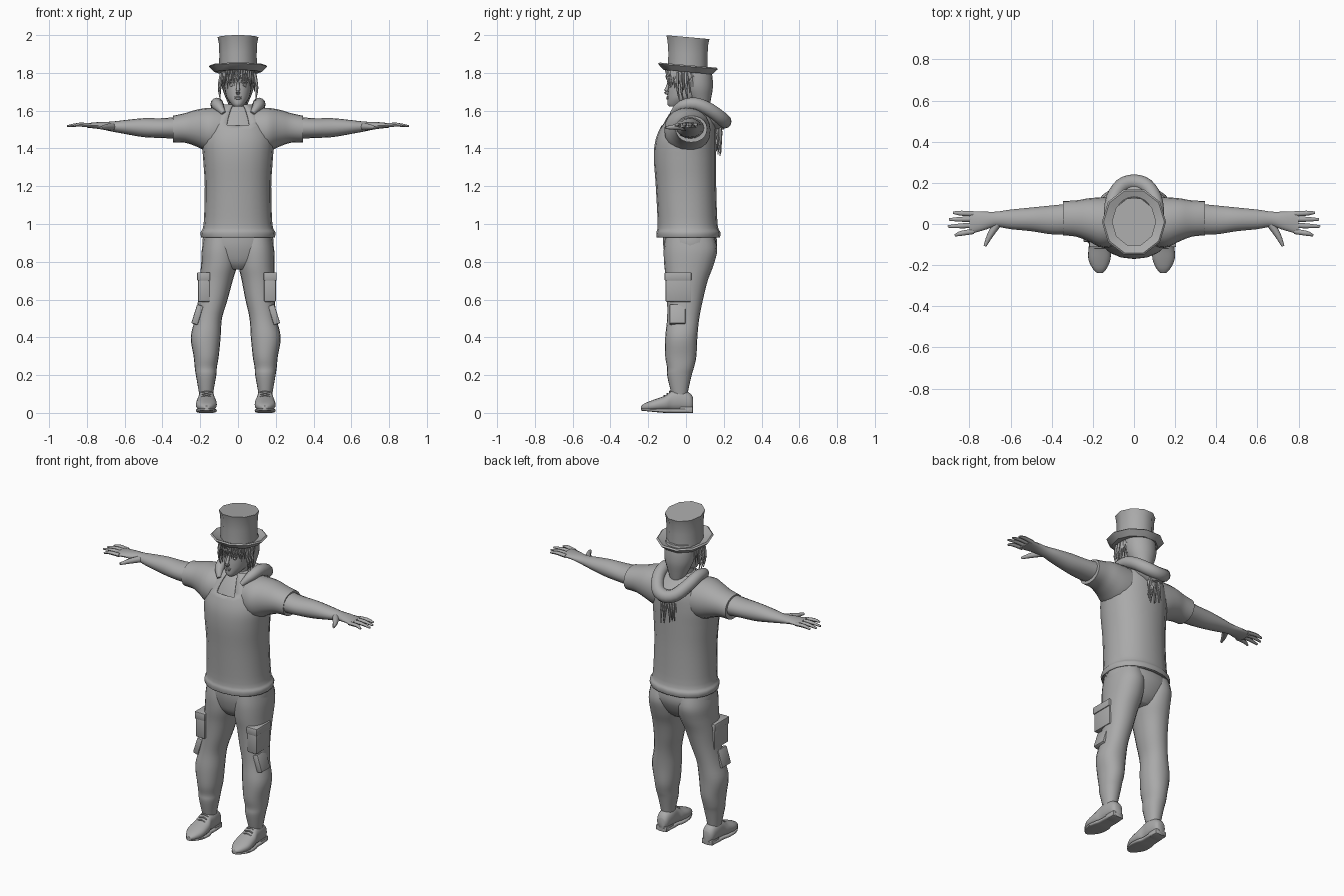
import bpy, bmesh, math, random
from mathutils import Vector, Matrix

random.seed(4)
if "Cube" in bpy.data.objects:
    bpy.data.objects.remove(bpy.data.objects["Cube"], do_unlink=True)

GREY = (0.4, 0.4, 0.4, 1)
grey = bpy.data.materials.new("plain grey")
grey.use_nodes = True
grey.diffuse_color = GREY
grey.node_tree.nodes["Principled BSDF"].inputs["Base Color"].default_value = GREY


def finish(name, bm, angle=50):
    bmesh.ops.recalc_face_normals(bm, faces=bm.faces)
    mesh = bpy.data.meshes.new(name)
    bm.to_mesh(mesh)
    bm.free()
    mesh.materials.append(grey)
    ob = bpy.data.objects.new(name, mesh)
    bpy.context.collection.objects.link(ob)
    bpy.ops.object.select_all(action='DESELECT')
    ob.select_set(True)
    bpy.context.view_layer.objects.active = ob
    bpy.ops.object.shade_smooth_by_angle(angle=math.radians(angle))
    return ob


def catmull(rows, steps):
    """Smooth a list of sections; a single step leaves it as it is."""
    out = []
    for i in range(len(rows) - 1):
        a, b, c, d = (rows[max(0, min(len(rows) - 1, i + k))] for k in (-1, 0, 1, 2))
        for s in range(steps):
            t = s / steps
            out.append([q + t * ((r - p) + t * ((2*p - 5*q + 4*r - w) + t * (3*(q - r) + w - p))) / 2
                        for p, q, r, w in zip(a, b, c, d)])
    return out + [list(rows[-1])]


def bridge(bm, rings, caps=True):
    n = len(rings[0])
    for lo, hi in zip(rings, rings[1:]):
        for i in range(n):
            j = (i + 1) % n
            bm.faces.new((lo[i], lo[j], hi[j], hi[i]))
    if caps:
        bm.faces.new(rings[0])
        bm.faces.new(rings[-1])


def loft(axis, rows, n=20, p=1.0, steps=4, side=1, caps=True, grow=0.0):
    """Skin oval sections (position, min a, max a, min b, max b) along an axis."""
    bm = bmesh.new()
    others = [k for k in range(3) if k != axis]
    rings = []
    for t, a0, a1, b0, b1 in catmull(rows, steps):
        ring = []
        for i in range(n):
            ang = 2 * math.pi * i / n
            co = [0, 0, 0]
            co[axis] = t
            for k, lo, hi, u in zip(others, (a0, b0), (a1, b1), (math.cos(ang), math.sin(ang))):
                co[k] = (lo + hi) / 2 + ((hi - lo) / 2 + grow) * math.copysign(abs(u) ** p, u)
            co[0] *= side
            ring.append(bm.verts.new(co))
        rings.append(ring)
    bridge(bm, rings, caps)
    return bm


def tube(bm, pts, radii, n=8, steps=3, flat=1.0):
    """Tapered round tube through a few points."""
    path = catmull([(*p, r) for p, r in zip(pts, radii)], steps)
    rings = []
    for i, row in enumerate(path):
        nxt, prv = path[min(i + 1, len(path) - 1)], path[max(i - 1, 0)]
        d = Vector(nxt[:3]) - Vector(prv[:3])
        rot = d.to_track_quat('Z', 'Y')
        rings.append([bm.verts.new(Vector(row[:3]) + rot @ Vector(
            (row[3] * math.cos(2*math.pi*k/n), flat * row[3] * math.sin(2*math.pi*k/n), 0)))
            for k in range(n)])
    bridge(bm, rings)


def box(name, centre, size, turn=0.0, bevel=0.006):
    bm = bmesh.new()
    m = Matrix.Translation(centre) @ Matrix.Rotation(turn, 4, 'Y') @ Matrix.Diagonal((*size, 1))
    bmesh.ops.create_cube(bm, size=1, matrix=m)
    bmesh.ops.bevel(bm, geom=bm.edges, offset=bevel, segments=2, affect='EDGES', profile=0.5)
    return finish(name, bm, 40)


# Shirt and open jacket
torso = [(z, -x, x, y0, y1) for z, x, y0, y1 in (
    (.93, .185, -.145, .17), (.955, .188, -.147, .172), (1, .172, -.14, .157), (1.2, .166, -.15, .15),
    (1.35, .175, -.16, .15), (1.45, .18, -.15, .15), (1.54, .155, -.11, .145),
    (1.6, .11, -.07, .12), (1.63, .07, -.04, .09))]
finish("shirt", loft(2, torso, p=.9))
bm = loft(2, torso, p=.9, caps=False, grow=.007)
opening = [f for f in bm.faces if abs(f.calc_center_median().x) < .03 and f.calc_center_median().y < 0]
bmesh.ops.delete(bm, geom=opening, context='FACES')
jacket = finish("jacket", bm)
rim = jacket.modifiers.new("cloth", 'SOLIDIFY')
rim.thickness = .006
rim.offset = 0

# Hips and neck
finish("hips", loft(2, [(.76, -.07, .07, -.07, .09), (.8, -.15, .15, -.1, .13),
                        (.88, -.188, .188, -.12, .165), (.96, -.18, .18, -.12, .155)], p=.9))
finish("neck", loft(2, [(1.56, -.07, .07, -.04, .09), (1.63, -.048, .048, -.04, .07),
                        (1.7, -.05, .05, -.05, .07)], n=14))

for side, word in ((1, "left"), (-1, "right")):
    shift = Vector((-.012, 0, 0))
    # Sleeve, arm and hand
    finish(word + "_sleeve", loft(0, [
        (.06, -.1, .13, 1.38, 1.61), (.15, -.115, .13, 1.38, 1.615), (.22, -.085, .125, 1.41, 1.605),
        (.28, -.062, .115, 1.43, 1.587), (.345, -.055, .112, 1.432, 1.573)], side=side, p=.95))
    finish(word + "_arm", loft(0, [
        (.3, -.05, .1, 1.45, 1.57), (.4, -.05, .09, 1.455, 1.56), (.5, -.035, .08, 1.46, 1.56),
        (.6, -.025, .07, 1.477, 1.55), (.67, -.014, .06, 1.49, 1.542), (.73, -.03, .06, 1.502, 1.54),
        (.8, -.05, .06, 1.51, 1.534)], n=16, side=side))
    bm = bmesh.new()
    for base, tip, length in ((.05, .055, .88), (.024, .022, .9), (-.006, -.012, .905), (-.036, -.055, .87)):
        tube(bm, [(side * .78, base, 1.522), (side * .84, (base + tip) / 2, 1.526),
                  (side * length, tip, 1.518)], (.013, .012, .006), flat=.85)
    tube(bm, [(side * .665, -.0, 1.515), (side * .7, -.055, 1.513), (side * .725, -.108, 1.51)],
         (.02, .015, .007))
    finish(word + "_fingers", bm)

    # Trouser leg, leaning slightly to one side below the knee
    bm = loft(2, [
        (.08, .122, .19, -.07, .005), (.12, .117, .197, -.082, .012), (.2, .103, .211, -.1, .03),
        (.24, .1, .217, -.1, .042), (.3, .09, .223, -.11, .055), (.4, .08, .238, -.11, .06),
        (.5, .073, .216, -.1, .07), (.6, .047, .203, -.1, .09), (.7, .024, .199, -.105, .115),
        (.78, .004, .195, -.115, .145), (.86, .0, .192, -.118, .165), (.93, .01, .18, -.11, .15)],
        side=side, p=.92)
    for v in bm.verts:
        v.co += shift * max(0, min(1, (.8 - v.co.z) / .3))
    finish(word + "_trouser_leg", bm)

    # Cargo pockets
    x = side
    box(word + "_thigh_pocket", Vector((x * .175, -.04, .66)) + shift / 2, (.062, .135, .145))
    box(word + "_pocket_flap", Vector((x * .176, -.042, .722)) + shift / 2, (.07, .142, .045))
    box(word + "_knee_pocket", Vector((x * .203, -.045, .52)) + shift, (.035, .085, .105), -x * .3)

    # Shoe with sole, heel and laces
    shoe = [(.038, .13, .178, .02, .08), (.02, .118, .192, .01, .105), (-.03, .112, .198, .01, .125),
            (-.075, .112, .2, .01, .118), (-.11, .102, .208, .01, .092), (-.17, .102, .21, .01, .07),
            (-.215, .12, .19, .012, .052), (-.238, .14, .168, .02, .036)]
    sole = [(y, a, b, max(0, -.12 - y) * .1, .022) for y, a, b, *_ in shoe]
    for part, rows, p in (("_shoe", shoe, .85), ("_sole", sole, .5)):
        bm = loft(1, rows, p=p, side=side)
        bmesh.ops.translate(bm, verts=bm.verts, vec=shift)
        finish(word + part, bm)
    box(word + "_heel", Vector((x * .155, .002, .016)) + shift, (.074, .07, .032))
    bm = bmesh.new()
    for y, z in ((-.085, .114), (-.1, .103), (-.115, .092)):
        mid = Vector((x * .155, y, z)) + shift
        tube(bm, [mid + Vector((d, 0, -abs(d) * .3)) for d in (-.025, 0, .025)], (.004,) * 3, n=6)
    finish(word + "_laces", bm)

# Head and face
finish("head", loft(2, [
    (1.622, -.022, .022, -.09, -.03), (1.635, -.036, .036, -.098, .02), (1.665, -.058, .058, -.098, .07),
    (1.7, -.068, .068, -.096, .09), (1.745, -.075, .075, -.092, .1), (1.78, -.08, .08, -.1, .11),
    (1.83, -.08, .08, -.095, .11)], p=.95))
bm = bmesh.new()
tube(bm, [(0, -.09, 1.75), (0, -.1, 1.72), (0, -.106, 1.7), (0, -.092, 1.692)], (.007, .009, .012, .009))
finish("nose", bm)
bm = bmesh.new()
for z, r in ((1.672, .005), (1.665, .006)):
    tube(bm, [(-.022, -.09, z), (0, -.099, z), (.022, -.09, z)], (.002, r, .002))
finish("lips", bm)
bm = bmesh.new()
for s in (-1, 1):
    bmesh.ops.create_uvsphere(bm, u_segments=12, v_segments=8, radius=.011,
                              matrix=Matrix.Translation((s * .032, -.077, 1.735)) @ Matrix.Diagonal((1.2, 1, .7, 1)))
    tube(bm, [(s * .014, -.093, 1.748), (s * .032, -.09, 1.754), (s * .052, -.076, 1.748)], (.003, .005, .002))
finish("eyes_and_brows", bm)

# Hair cap, fringe, side locks and hanging braids
finish("hair_cap", loft(2, [
    (1.6, -.035, .035, .06, .12), (1.66, -.062, .062, .015, .132), (1.72, -.084, .084, -.015, .142),
    (1.78, -.09, .09, -.03, .14), (1.83, -.088, .088, -.05, .13)]))
bm = bmesh.new()
for i in range(24):
    a = math.radians(-105 + 210 * i / 23)
    x, y = .088 * math.sin(a), .01 - .108 * math.cos(a)
    end = 1.745 - .04 * abs(math.sin(a)) + random.uniform(-.02, .02)
    tube(bm, [(x * .95, y, 1.82), (x, y, 1.78), (x * 1.03 + random.uniform(-.008, .008), y, end)],
         (.013, .011, .001), n=5, flat=.6)
for s in (-1, 1):
    for y in (-.045, -.025, 0):
        tube(bm, [(s * .088, y, 1.8), (s * .1, y, 1.72), (s * .093, y + .01, 1.655)], (.009, .008, .002), n=5)
finish("fringe_and_side_locks", bm)
bm = bmesh.new()
for i in range(16):
    x = -.045 + .006 * i
    y = .165 + random.uniform(-.015, .02)
    tube(bm, [(x * .5, y - .01, 1.56), (x * .8, y, 1.48),
              (x + random.uniform(-.012, .012), y, random.uniform(1.36, 1.44))], (.01, .008, .002), n=5)
finish("back_braids", bm)

# Hood lying on the shoulders
half = [(.075, -.075, 1.585), (.105, -.025, 1.625), (.112, .05, 1.635), (.1, .125, 1.605), (.06, .185, 1.56)]
bm = bmesh.new()
tube(bm, half + [(0, .203, 1.543)] + [(-x, y, z) for x, y, z in reversed(half)],
     (.012, .029, .034, .036, .037, .038, .037, .036, .034, .029, .012), n=12)
finish("hood_rim", bm)
finish("hood_bag", loft(2, [(1.5, -.03, .03, .12, .2), (1.54, -.085, .085, .06, .215),
                            (1.585, -.11, .11, -.02, .17), (1.62, -.11, .11, -.05, .11)]))

# Ten-sided tall hat, tipped back
hat = [(z, -x, x, .01 - y, .01 + y) for z, x, y in (
    (1.805, .125, .135), (1.835, .156, .167), (1.842, .148, .158), (1.822, .1, .11), (1.9, .099, .109),
    (1.96, .102, .113), (1.99, .108, .12))]
bm = loft(2, hat, n=10, steps=1)
for v in bm.verts:
    v.co.z -= .09 * v.co.y
finish("top_hat", bm, 42)
